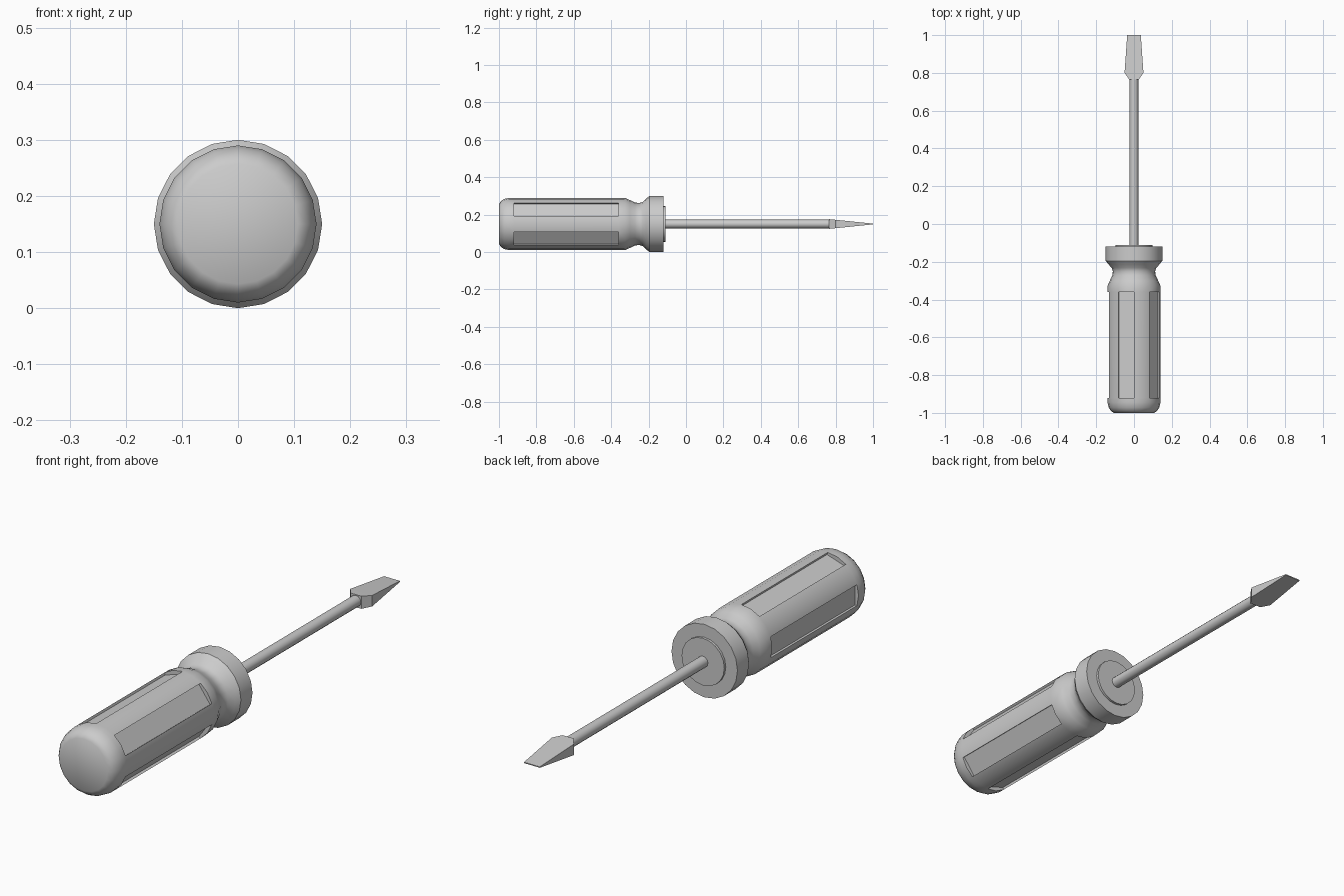
import bpy, bmesh, math
from mathutils import Vector

if "Cube" in bpy.data.objects:
    bpy.data.objects.remove(bpy.data.objects["Cube"])

AXIS_Z = 0.15
SIDES = 20


def finish(name, bm, smooth_angle=None):
    bmesh.ops.recalc_face_normals(bm, faces=bm.faces[:])
    me = bpy.data.meshes.new(name)
    bm.to_mesh(me)
    bm.free()
    ob = bpy.data.objects.new(name, me)
    bpy.context.collection.objects.link(ob)
    if smooth_angle:
        bpy.ops.object.select_all(action='DESELECT')
        ob.select_set(True)
        bpy.context.view_layer.objects.active = ob
        bpy.ops.object.shade_smooth_by_angle(angle=math.radians(smooth_angle))
    return ob


def ring(bm, y, r, n):
    return [bm.verts.new((r * math.sin(2 * math.pi * i / n), y,
                          AXIS_Z + r * math.cos(2 * math.pi * i / n)))
            for i in range(n)]


def loft(bm, rings, skip=lambda j, i: False):
    n = len(rings[0])
    for j, (a, b) in enumerate(zip(rings, rings[1:])):
        for i in range(n):
            if not skip(j, i):
                k = (i + 1) % n
                bm.faces.new((a[i], a[k], b[k], b[i]))
    bm.faces.new(rings[0])
    bm.faces.new(rings[-1])


# Handle: turned profile with five recessed grip panels
profile = [(-1.0, 0.107), (-0.99, 0.122), (-0.972, 0.134), (-0.945, 0.14),
           (-0.92, 0.14), (-0.36, 0.14), (-0.325, 0.139), (-0.3, 0.128),
           (-0.272, 0.115), (-0.25, 0.112), (-0.232, 0.118), (-0.212, 0.137),
           (-0.195, 0.15), (-0.12, 0.15), (-0.12, 0.097), (-0.11, 0.097)]
GRIP = 4        # profile span holding the panels
DEPTH = 0.01
bm = bmesh.new()
rings = [ring(bm, y, r, SIDES) for y, r in profile]
loft(bm, rings, lambda j, i: j == GRIP and i % 4 in (2, 3))
for s in range(2, SIDES, 4):
    ang = 2 * math.pi * (s + 1) / SIDES
    push = Vector((math.sin(ang), 0, math.cos(ang))) * -DEPTH
    floor = []
    for rg in (rings[GRIP], rings[GRIP + 1]):
        a, b, c = rg[s], rg[s + 1], rg[(s + 2) % SIDES]
        a2, c2 = bm.verts.new(a.co + push), bm.verts.new(c.co + push)
        bm.faces.new((a, b, c, c2, a2))
        floor.append((a, a2, c2, c))
    for k in range(3):
        bm.faces.new((floor[0][k], floor[0][k + 1], floor[1][k + 1], floor[1][k]))
finish("handle", bm, 35)

# Shaft
bm = bmesh.new()
loft(bm, [ring(bm, -0.12, 0.023, 12), ring(bm, 0.78, 0.023, 12)])
finish("shaft", bm, 35)

# Flat blade: flares out then tapers to a thin edge
bm = bmesh.new()
sections = [(0.765, 0.025, 0.026), (0.80, 0.05, 0.0225), (1.0, 0.036, 0.002)]
loft(bm, [[bm.verts.new((sx * w, y, AXIS_Z + sz * h))
           for sx, sz in ((-1, -1), (1, -1), (1, 1), (-1, 1))]
          for y, w, h in sections])
finish("blade_tip", bm)
